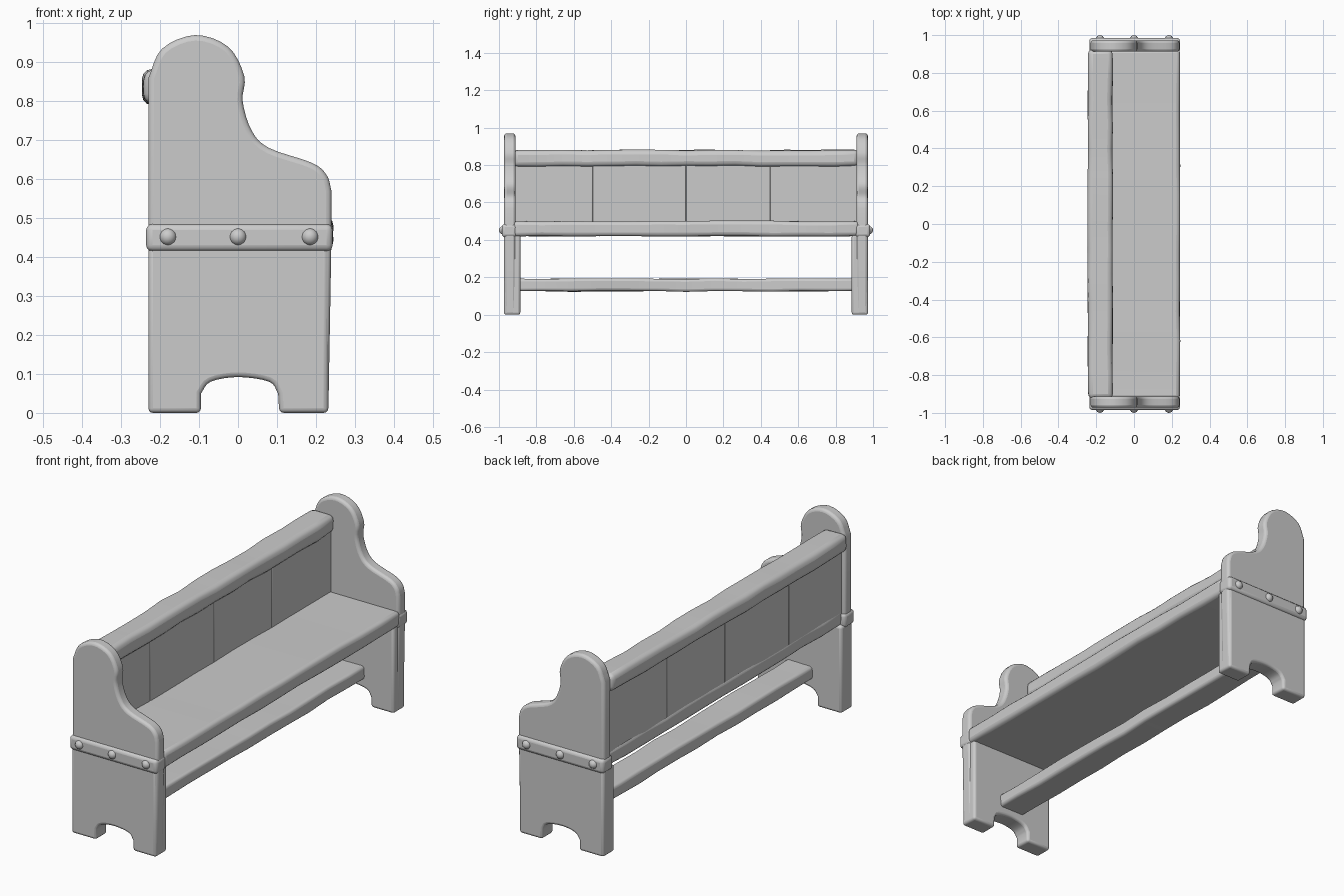
import bpy, bmesh, math, random
from mathutils import Vector

random.seed(4)
if "Cube" in bpy.data.objects:
    bpy.data.objects.remove(bpy.data.objects["Cube"], do_unlink=True)

wood = bpy.data.materials.new("plain grey wood")
grey = (0.6, 0.6, 0.6, 1)
wood.diffuse_color = grey
wood.use_nodes = True
shader = wood.node_tree.nodes["Principled BSDF"]
shader.inputs["Base Color"].default_value = grey
shader.inputs["Roughness"].default_value = 0.8


def finish(name, bm, bevel, mirror=False):
    """Turn a bmesh into a softened, smooth shaded wooden part."""
    bmesh.ops.recalc_face_normals(bm, faces=bm.faces)
    mesh = bpy.data.meshes.new(name)
    bm.to_mesh(mesh)
    bm.free()
    mesh.materials.append(wood)
    ob = bpy.data.objects.new(name, mesh)
    bpy.context.collection.objects.link(ob)
    if bevel:
        mod = ob.modifiers.new("soft edges", "BEVEL")
        mod.width = bevel
        mod.segments = 3
        mod.limit_method = "ANGLE"
        mod.angle_limit = math.radians(40)
    if mirror:
        mod = ob.modifiers.new("both ends", "MIRROR")
        mod.use_axis = (False, True, False)
    bpy.ops.object.select_all(action="DESELECT")
    ob.select_set(True)
    bpy.context.view_layer.objects.active = ob
    bpy.ops.object.shade_smooth_by_angle(angle=math.radians(40))
    return ob


def extrude_profile(points, y0, y1):
    """Extrude an (x, z) outline along y."""
    bm = bmesh.new()
    face = bm.faces.new([bm.verts.new((x, y0, z)) for x, z in points])
    res = bmesh.ops.extrude_face_region(bm, geom=[face])
    verts = [v for v in res["geom"] if isinstance(v, bmesh.types.BMVert)]
    bmesh.ops.translate(bm, verts=verts, vec=(0, y1 - y0, 0))
    return bm


def smooth_run(points, steps=4):
    """Catmull-Rom curve through the given (x, z) points."""
    p = [Vector(q) for q in points]
    p = [2 * p[0] - p[1]] + p + [2 * p[-1] - p[-2]]
    out = []
    for a, b, c, d in zip(p, p[1:], p[2:], p[3:]):
        for i in range(steps):
            t = i / steps
            out.append(0.5 * (2 * b + (c - a) * t + (2 * a - 5 * b + 4 * c - d) * t * t
                              + (3 * b - a - 3 * c + d) * t ** 3))
    return [tuple(v) for v in out] + [tuple(points[-1])]


def board(name, x, y, z, bevel, mirror=False, wobble=0.0, parts=1):
    """Box between three ranges, optionally hewn unevenly along y."""
    bm = bmesh.new()
    rings = []
    for i in range(parts + 1):
        py = y[0] + (y[1] - y[0]) * i / parts
        ring = []
        for px, pz in ((x[0], z[0]), (x[1], z[0]), (x[1], z[1]), (x[0], z[1])):
            jx, jz = (random.uniform(-wobble, wobble) for _ in range(2))
            ring.append(bm.verts.new((px + jx, py, pz + jz)))
        rings.append(ring)
    for a, b in zip(rings, rings[1:]):
        for k in range(4):
            n = (k + 1) % 4
            bm.faces.new((a[k], a[n], b[n], b[k]))
    bm.faces.new(rings[0])
    bm.faces.new(rings[-1])
    return finish(name, bm, bevel, mirror)


# Shaped end boards with an arched foot cut-out
arch = smooth_run([(-0.095, 0.05), (-0.07, 0.08), (0, 0.092), (0.08, 0.08), (0.103, 0.05)])
crest = smooth_run([(0.24, 0.57), (0.228, 0.61), (0.19, 0.642), (0.08, 0.68),
                    (0.035, 0.725), (0.012, 0.8), (0.016, 0.865), (-0.025, 0.94),
                    (-0.11, 0.97), (-0.195, 0.935), (-0.23, 0.86)])
feet_left = [(-0.23, 0), (-0.095, 0)]
feet_right = [(0.106, 0), (0.232, 0)]
outline = feet_left + arch + feet_right + [(0.24, 0.45)] + crest
finish("end_board", extrude_profile(outline, 0.912, 0.972), 0.014, True)

# Thicker lower part on the inside of each end
lower = feet_left + arch + feet_right + [(0.232, 0.43), (-0.23, 0.43)]
finish("end_leg_lining", extrude_profile(lower, 0.886, 0.974), 0.012, True)

# Rounded cleat across each end, with three pegs
board("end_cleat", (-0.236, 0.243), (0.905, 0.985), (0.415, 0.485), 0.016, True)
for label, px in (("back", -0.18), ("middle", 0.0), ("front", 0.185)):
    bm = bmesh.new()
    bmesh.ops.create_uvsphere(bm, u_segments=16, v_segments=10, radius=0.022)
    bmesh.ops.translate(bm, verts=bm.verts, vec=(px, 0.978, 0.452))
    finish(label + "_peg", bm, 0, True)

# Seat plank
board("seat", (-0.215, 0.243), (-0.925, 0.925), (0.42, 0.5), 0.02, wobble=0.003, parts=12)

# Back panel of four upright boards
seams = (-0.915, -0.5, 0.0, 0.45, 0.915)
for i, (y0, y1) in enumerate(zip(seams, seams[1:])):
    board("back_board_%d" % (i + 1), (-0.212, -0.13), (y0, y1), (0.44, 0.82), 0.004)

# Heavy top rail along the back
board("top_rail", (-0.245, -0.113), (-0.925, 0.925), (0.793, 0.88), 0.026,
      wobble=0.004, parts=14)

# Low stretcher joining the ends
board("stretcher", (-0.07, 0.07), (-0.925, 0.925), (0.125, 0.192), 0.014,
      wobble=0.003, parts=12)
